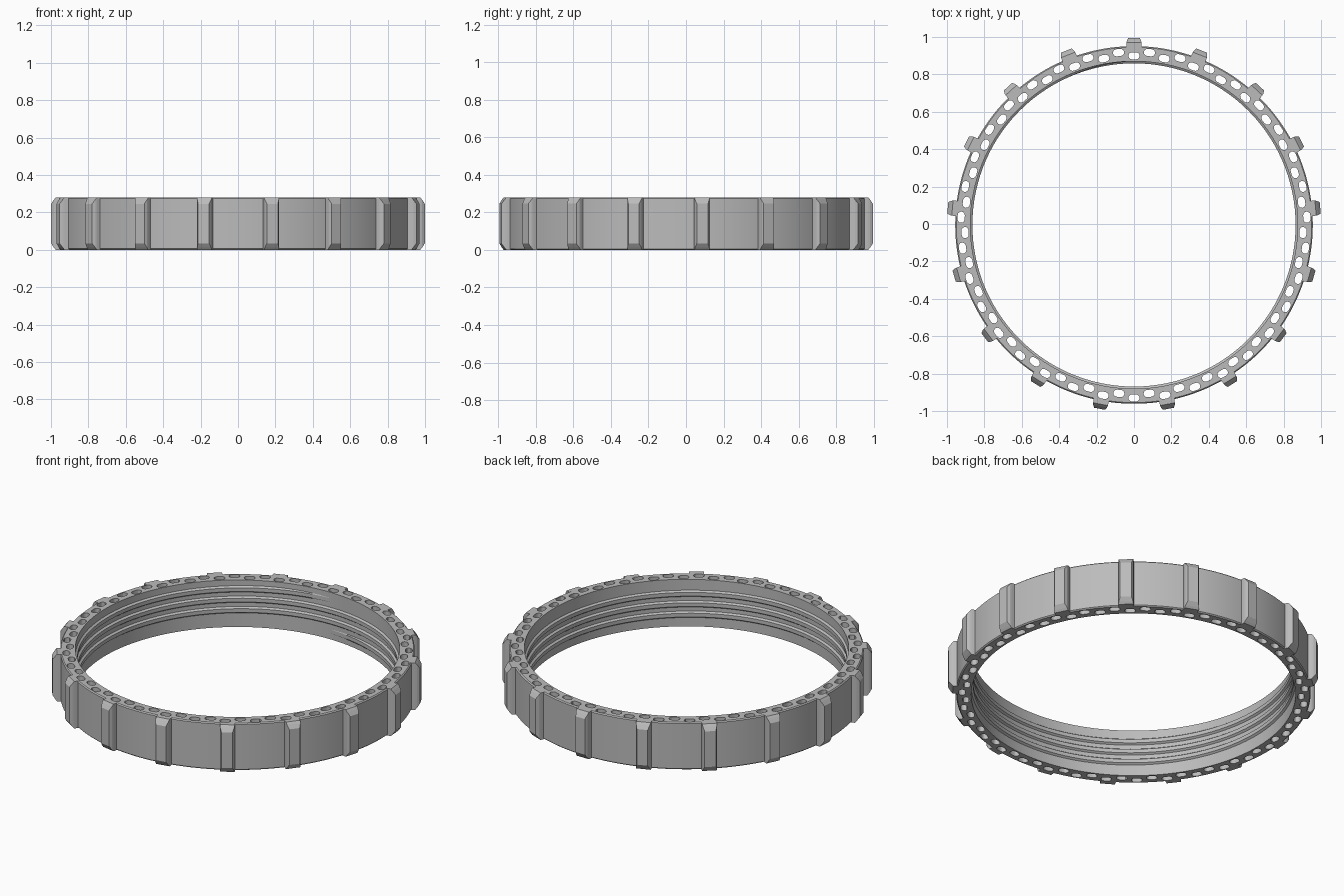
import bpy, bmesh, math
from mathutils import Matrix, Vector

if "Cube" in bpy.data.objects:
    bpy.data.objects.remove(bpy.data.objects["Cube"])

HEIGHT = 0.28
LUGS = 17
SLOTS = 70
CENTRE = Vector((0, -0.005, 0))

grey = bpy.data.materials.new("neutral_grey")
grey.use_nodes = True
grey.diffuse_color = (0.5, 0.5, 0.5, 1)
grey.node_tree.nodes["Principled BSDF"].inputs["Base Color"].default_value = (0.5, 0.5, 0.5, 1)


def polar(radius, angle, z):
    """Point on a circle; the angle runs from the back (+y)."""
    return Vector((radius * math.sin(angle), radius * math.cos(angle), z))


def finish(name, bm):
    bmesh.ops.recalc_face_normals(bm, faces=bm.faces)
    mesh = bpy.data.meshes.new(name)
    bm.to_mesh(mesh)
    bm.free()
    obj = bpy.data.objects.new(name, mesh)
    obj.location = CENTRE
    obj.data.materials.append(grey)
    bpy.context.collection.objects.link(obj)
    return obj


def select(obj):
    bpy.ops.object.select_all(action='DESELECT')
    obj.select_set(True)
    bpy.context.view_layer.objects.active = obj


def loft(bm, loops, cyclic=False, caps=True):
    """Skin a row of equally long closed loops of points."""
    rows = [[bm.verts.new(p) for p in loop] for loop in loops]
    pairs = list(zip(rows, rows[1:]))
    if cyclic:
        pairs.append((rows[-1], rows[0]))
    for a, b in pairs:
        n = len(a)
        for i in range(n):
            j = (i + 1) % n
            bm.faces.new((a[i], a[j], b[j], b[i]))
    if caps and not cyclic:
        bm.faces.new(rows[0])
        bm.faces.new(rows[-1])


# Ring band: a thin-walled profile turned round the axis
profile = [(0.875, 0), (0.95, 0), (0.956, 0.006), (0.956, HEIGHT - 0.006),
           (0.95, HEIGHT), (0.875, HEIGHT)]
bm = bmesh.new()
steps = 180
loft(bm, [[polar(r, math.tau * i / steps, z) for r, z in profile] for i in range(steps)],
     cyclic=True)
ring = finish("ring_band", bm)

# Staggered round-ended slots, cut right through the band
bm = bmesh.new()
half_length, end_radius = 0.011, 0.019
outline = []
for side in (1, -1):
    for k in range(7):
        a = math.pi * (k / 6 - 0.5)
        outline.append((side * (half_length + end_radius * math.cos(a)),
                        side * end_radius * math.sin(a)))
for i in range(SLOTS):
    angle = math.tau * i / SLOTS
    radius = 0.925 if i % 2 else 0.904
    place = Matrix.Rotation(-angle, 4, 'Z') @ Matrix.Translation((0, radius, 0))
    loft(bm, [[place @ Vector((x, y, z)) for x, y in outline] for z in (-0.05, HEIGHT + 0.05)])
cutter = finish("slot_cutter", bm)
cutter.hide_render = True

cut = ring.modifiers.new("slots", 'BOOLEAN')
cut.operation = 'DIFFERENCE'
cut.solver = 'EXACT'
cut.object = cutter
select(ring)
bpy.ops.object.modifier_apply(modifier=cut.name)
bpy.data.objects.remove(cutter)
bpy.ops.object.shade_smooth_by_angle(angle=math.radians(30))

# Inner screw thread: a tapered ridge winding up the inner wall
bm = bmesh.new()
turns, pitch, per_turn = 3, 0.062, 120
total = turns * per_turn
loops = []
for i in range(total + 1):
    t = i / per_turn
    z = HEIGHT / 2 + (t - turns / 2) * pitch
    rise = min(1, i / 8, (total - i) / 8)
    crest = 0.875 - 0.011 * rise
    section = [(0.88, -0.023), (crest, -0.011), (crest, 0.011), (0.88, 0.023)]
    loops.append([polar(r, math.tau * t, z + dz) for r, dz in section])
loft(bm, loops)
thread = finish("inner_thread", bm)
select(thread)
bpy.ops.object.shade_smooth_by_angle(angle=math.radians(20))

# Grip lugs: chamfered blocks spaced evenly round the outside
sections = [(0.945, 0.042, 0), (0.975, 0.040, 0), (0.985, 0.038, 0.012), (1.0, 0.030, 0.034)]
for i in range(LUGS):
    bm = bmesh.new()
    turn = Matrix.Rotation(-math.tau * i / LUGS, 4, 'Z')
    loft(bm, [[turn @ Vector((x, r, z)) for x, z in
               ((-w, inset), (w, inset), (w, HEIGHT - inset), (-w, HEIGHT - inset))]
              for r, w, inset in sections])
    finish(f"grip_lug_{i + 1}", bm)
